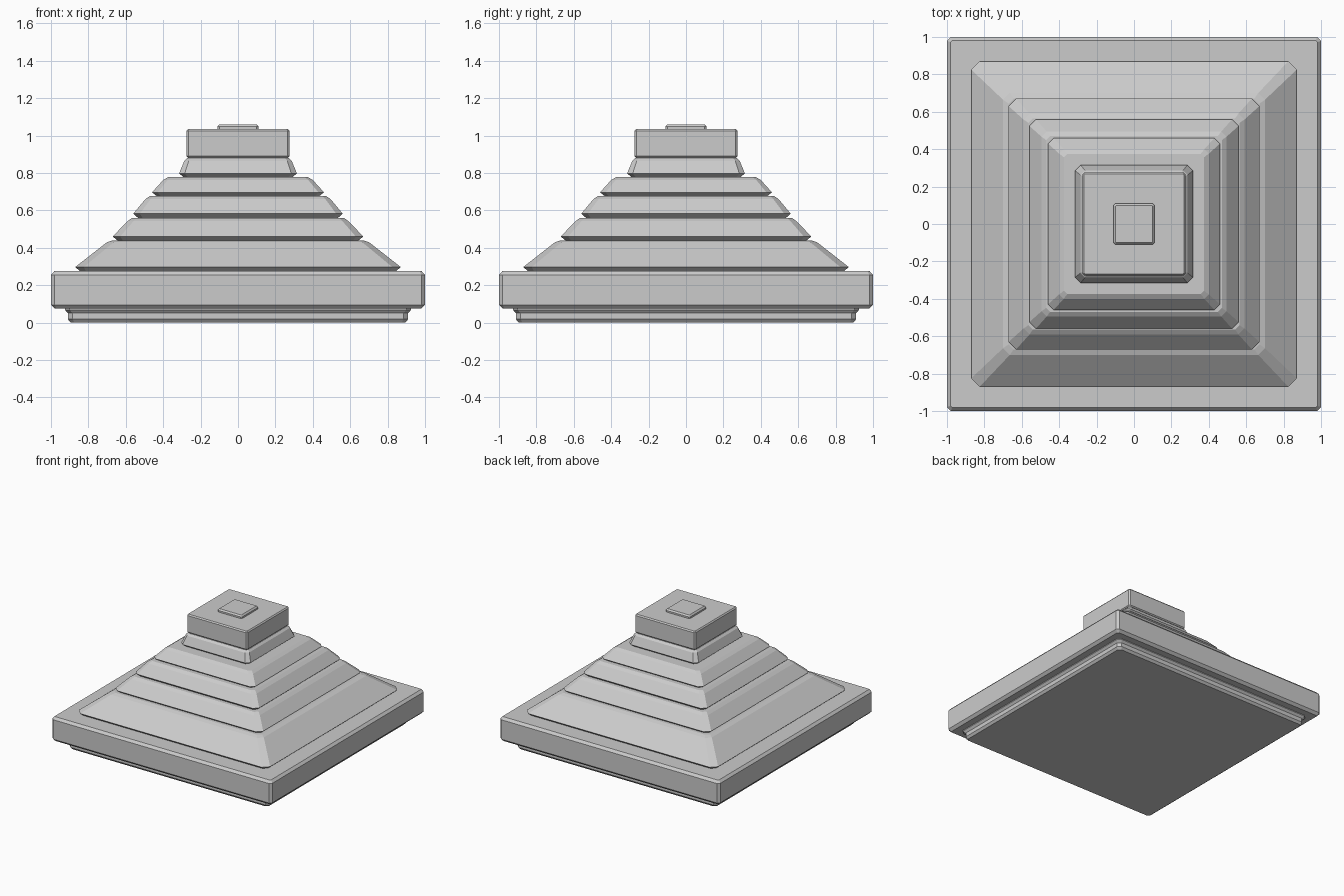
import bpy
import bmesh

cube = bpy.data.objects.get("Cube")
if cube:
    bpy.data.objects.remove(cube, do_unlink=True)

stone = bpy.data.materials.new("light_grey_stone")
stone.use_nodes = True
stone.diffuse_color = (0.6, 0.6, 0.6, 1)
stone.node_tree.nodes["Principled BSDF"].inputs["Base Color"].default_value = (0.6, 0.6, 0.6, 1)


def square_ring(bm, half, cut, z):
    """Square outline with clipped corners, counter-clockwise."""
    inner = half - cut
    corners = [(half, -inner), (half, inner), (inner, half), (-inner, half),
               (-half, inner), (-half, -inner), (-inner, -half), (inner, -half)]
    return [bm.verts.new((x, y, z)) for x, y in corners]


def stacked_block(name, profile):
    """Closed block lofted through (half width, corner cut, height) rings."""
    bm = bmesh.new()
    rings = [square_ring(bm, *level) for level in profile]
    for low, high in zip(rings, rings[1:]):
        for i in range(8):
            j = (i + 1) % 8
            bm.faces.new((low[i], low[j], high[j], high[i]))
    bm.faces.new(rings[0][::-1])
    bm.faces.new(rings[-1])
    mesh = bpy.data.meshes.new(name)
    bm.to_mesh(mesh)
    bm.free()
    mesh.materials.append(stone)
    obj = bpy.data.objects.new(name, mesh)
    bpy.context.collection.objects.link(obj)


def sloped_tier(name, base, top, rim, shoulder, crown, cut):
    """Tier with an undercut rim, a long slope and a chamfered top edge."""
    (rim_half, rim_z), (sh_half, sh_z), (top_half) = rim, shoulder, crown
    stacked_block(name, [(rim_half - 0.025, cut * 0.7, base), (rim_half, cut, rim_z),
                         (sh_half, cut * 0.8, sh_z), (top_half, cut * 0.6, top)])


# Foot and broad slab
stacked_block("foot", [(0.895, 0.02, 0), (0.91, 0.025, 0.018), (0.91, 0.025, 0.05),
                       (0.925, 0.025, 0.068), (0.925, 0.025, 0.08)])
stacked_block("base_slab", [(0.98, 0.01, 0.075), (1, 0.02, 0.095),
                            (1, 0.02, 0.255), (0.982, 0.01, 0.275)])

# Stepped roof tiers
sloped_tier("lower_tier", 0.275, 0.44, (0.87, 0.297), (0.70, 0.43), 0.67, 0.045)
sloped_tier("second_tier", 0.44, 0.56, (0.67, 0.46), (0.59, 0.543), 0.565, 0.04)
sloped_tier("third_tier", 0.56, 0.677, (0.56, 0.582), (0.495, 0.66), 0.47, 0.035)
sloped_tier("fourth_tier", 0.677, 0.777, (0.46, 0.696), (0.40, 0.762), 0.375, 0.03)
sloped_tier("neck", 0.777, 0.88, (0.315, 0.797), (0.287, 0.865), 0.27, 0.03)

# Crowning block and small plate
stacked_block("crown_block", [(0.265, 0.005, 0.88), (0.275, 0.01, 0.89),
                              (0.275, 0.01, 1.025), (0.267, 0.005, 1.035)])
stacked_block("top_plate", [(0.11, 0.01, 1.035), (0.11, 0.01, 1.048),
                            (0.1, 0.005, 1.06)])
